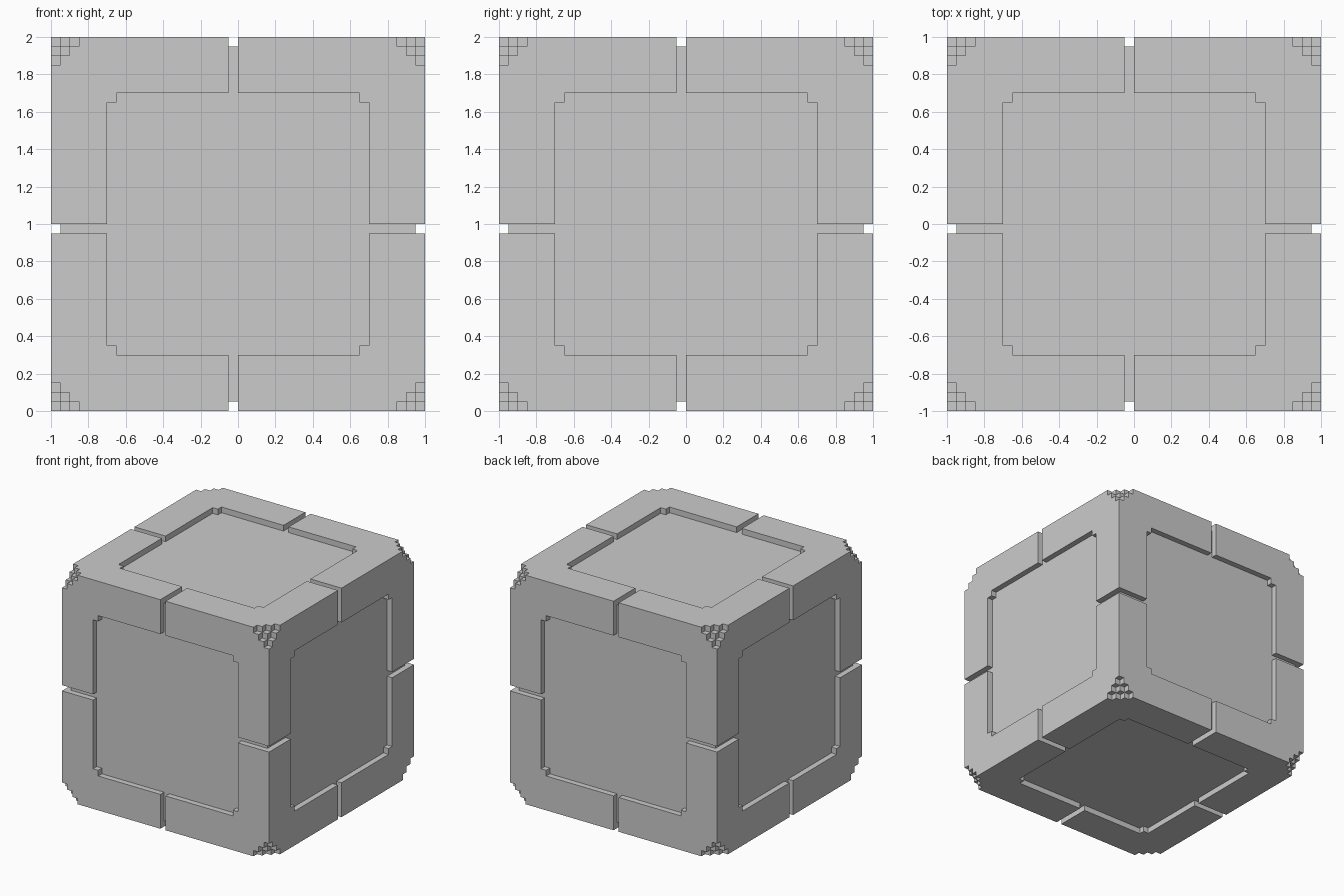
import bpy
import bmesh
from itertools import product
from mathutils import Vector

old = bpy.data.objects.get("Cube")
if old:
    bpy.data.objects.remove(old, do_unlink=True)

STEP = 0.05          # block size: groove width, recess depth, stair height
PANEL = 0.70         # half width of the recessed panels
CORNER_STEPS = 3     # stairs cut into each corner

# Grid lines where the block outline can change, the same on every axis
half = [1 - i * STEP for i in range(CORNER_STEPS + 1)] + [PANEL, PANEL - STEP]
LINES = sorted([-v for v in half] + [-STEP, 0.0] + half)
CELLS = range(len(LINES) - 1)


def is_solid(cell):
    if any(i not in CELLS for i in cell):
        return False
    centre = [(LINES[i] + LINES[i + 1]) / 2 for i in cell]
    size = [abs(c) for c in centre]
    # Stair-stepped corners
    if sum(int((1 - s) / STEP) for s in size) < CORNER_STEPS:
        return False
    outer = [a for a in range(3) if size[a] > 1 - STEP]
    # Grooves running round the middle of the block
    if outer and any(-STEP < c < 0 for c in centre):
        return False
    # Recessed panel with notched corners on each side
    for a in outer:
        u, v = [size[b] for b in range(3) if b != a]
        if max(u, v) < PANEL and min(u, v) < PANEL - STEP:
            return False
    return True


def add_side(bm, cell, axis, sign):
    """Add the square of a cell that faces along the given axis."""
    b, c = (axis + 1) % 3, (axis + 2) % 3
    ring = [(0, 0), (1, 0), (1, 1), (0, 1)]
    verts = []
    for u, v in ring[::sign]:
        p = Vector()
        p[axis] = LINES[cell[axis] + (sign > 0)]
        p[b] = LINES[cell[b] + u]
        p[c] = LINES[cell[c] + v]
        verts.append(bm.verts.new(p + Vector((0, 0, 1))))
    bm.faces.new(verts)


# Block surface: every cell side that borders empty space
bm = bmesh.new()
for cell in product(CELLS, repeat=3):
    if not is_solid(cell):
        continue
    for axis, sign in product(range(3), (-1, 1)):
        neighbour = list(cell)
        neighbour[axis] += sign
        if not is_solid(neighbour):
            add_side(bm, cell, axis, sign)

# Weld and merge the flat areas into single faces
bmesh.ops.remove_doubles(bm, verts=bm.verts, dist=0.001)
bmesh.ops.dissolve_limit(bm, angle_limit=0.01, verts=bm.verts, edges=bm.edges)
mesh = bpy.data.meshes.new("panelled_block")
bm.to_mesh(mesh)
bm.free()

block = bpy.data.objects.new("panelled_block", mesh)
bpy.context.collection.objects.link(block)

# Plain grey material
GREY = (0.6, 0.6, 0.6, 1)
grey = bpy.data.materials.new("light_grey")
grey.use_nodes = True
grey.diffuse_color = GREY
grey.node_tree.nodes["Principled BSDF"].inputs["Base Color"].default_value = GREY
mesh.materials.append(grey)
